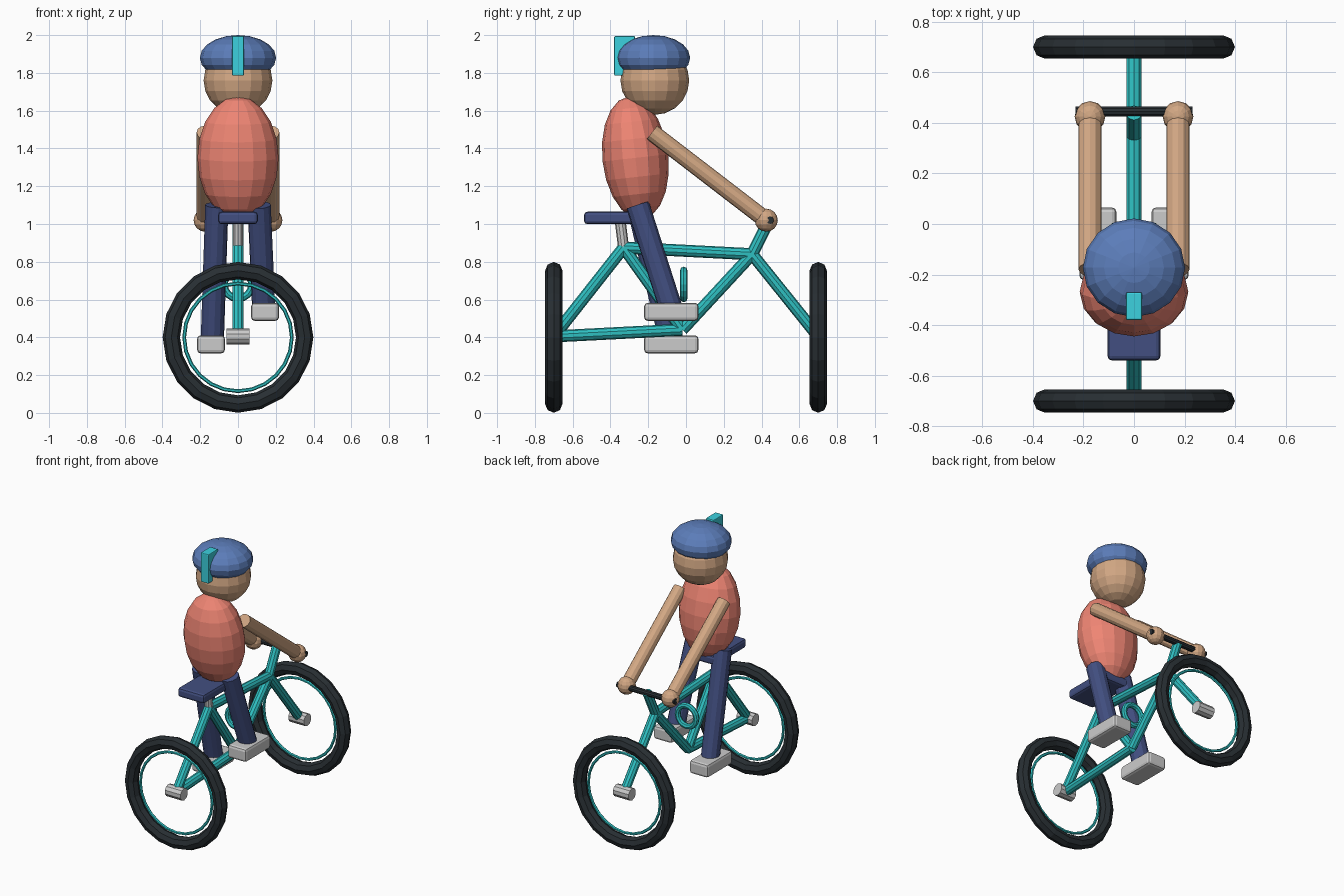
import bpy
from math import pi
from mathutils import Vector

if "Cube" in bpy.data.objects:
    bpy.data.objects.remove(bpy.data.objects["Cube"])


def material(name, rgb):
    m = bpy.data.materials.new(name)
    m.diffuse_color = [(c / 255) ** 2.2 for c in rgb] + [1]
    m.use_nodes = True
    m.node_tree.nodes["Principled BSDF"].inputs["Base Color"].default_value = m.diffuse_color
    return m


TEAL = material("teal", (50, 190, 192))
CYAN = material("cyan", (62, 208, 222))
BLACK = material("rubber", (44, 50, 54))
NAVY = material("navy", (68, 80, 128))
BLUE = material("blue", (92, 124, 184))
SKIN = material("skin", (208, 165, 130))
CORAL = material("coral", (238, 132, 115))
PALE = material("pale", (222, 224, 220))


def finish(name, mat):
    ob = bpy.context.object
    ob.name = name
    if mat:
        ob.data.materials.append(mat)
    return ob


def tube(name, a, b, r, mat=None, sides=10):
    a, b = Vector(a), Vector(b)
    d = b - a
    bpy.ops.mesh.primitive_cylinder_add(vertices=sides, radius=r, depth=d.length, location=(a + b) / 2,
                                        rotation=d.to_track_quat('Z', 'Y').to_euler())
    return finish(name, mat)


def ball(name, loc, size, mat, segs=16, rings=10, tilt=0):
    bpy.ops.mesh.primitive_uv_sphere_add(segments=segs, ring_count=rings, radius=1, location=loc,
                                         rotation=(tilt, 0, 0))
    bpy.context.object.scale = size
    return finish(name, mat)


def box(name, loc, size, mat, bevel=0.0):
    bpy.ops.mesh.primitive_cube_add(size=1, location=loc)
    ob = finish(name, mat)
    for v in ob.data.vertices:
        v.co *= Vector(size)
    if bevel:
        mod = ob.modifiers.new("bevel", 'BEVEL')
        mod.width, mod.segments = bevel, 2
    return ob


def ring(name, loc, major, minor, mat, segs=20, sides=8):
    bpy.ops.mesh.primitive_torus_add(major_segments=segs, minor_segments=sides, major_radius=major,
                                     minor_radius=minor, location=loc, rotation=(pi / 2, 0, 0))
    return finish(name, mat)


# wheels
for label, y in (("first", -0.7), ("second", 0.7)):
    ring(label + "_tire", (0, y, 0.4), 0.353, 0.046, BLACK)
    ring(label + "_rim", (0, y, 0.4), 0.285, 0.01, TEAL, 24, 6)
    tube(label + "_hub", (-0.062, y, 0.405), (0.062, y, 0.405), 0.043)

# frame tubes in the centre plane
seat_node, crank, head_node = (0, -0.33, 0.875), (0, -0.02, 0.44), (0, 0.35, 0.84)
rear, front = (0, -0.7, 0.405), (0, 0.7, 0.405)
for name, a, b in (("seat_stay", seat_node, rear), ("chain_stay", rear, crank),
                   ("seat_tube", seat_node, crank), ("down_tube", crank, head_node),
                   ("top_tube", seat_node, head_node), ("fork", head_node, front),
                   ("stem", head_node, (0, 0.44, 1.02))):
    tube(name, a, b, 0.032, TEAL)
ring("chainring", (0, -0.012, 0.68), 0.074, 0.02, TEAL, 16, 8)

# seat and handlebar
tube("seat_post", (0, -0.33, 0.87), (0, -0.35, 1.03), 0.029)
box("seat", (0, -0.36, 1.032), (0.21, 0.36, 0.066), NAVY, 0.018)
tube("handlebar", (-0.231, 0.445, 1.02), (0.231, 0.445, 1.02), 0.02, BLACK)

# rider body and head
ball("torso", (0, -0.268, 1.35), (0.215, 0.175, 0.327), CORAL, tilt=0.11)
ball("head", (0, -0.165, 1.76), (0.182,) * 3, SKIN)
ball("helmet", (0, -0.173, 1.88), (0.202, 0.195, 0.12), BLUE)
box("helmet_fin", (0, -0.325, 1.89), (0.063, 0.11, 0.21), CYAN, 0.006)

# limbs
for side, s, foot_z in (("right", 1, 0.535), ("left", -1, 0.363)):
    tube(side + "_arm", (s * 0.174, -0.18, 1.485), (s * 0.174, 0.425, 1.02), 0.045, SKIN, 12)
    ball(side + "_hand", (s * 0.174, 0.425, 1.02), (0.061,) * 3, SKIN, 12, 8)
    tube(side + "_leg", (s * 0.112, -0.255, 1.1), (s * 0.136, -0.08, foot_z + 0.02), 0.062, NAVY, 12)
    box(side + "_foot", (s * 0.143, -0.078, foot_z), (0.147, 0.287, 0.095), PALE, 0.018)
